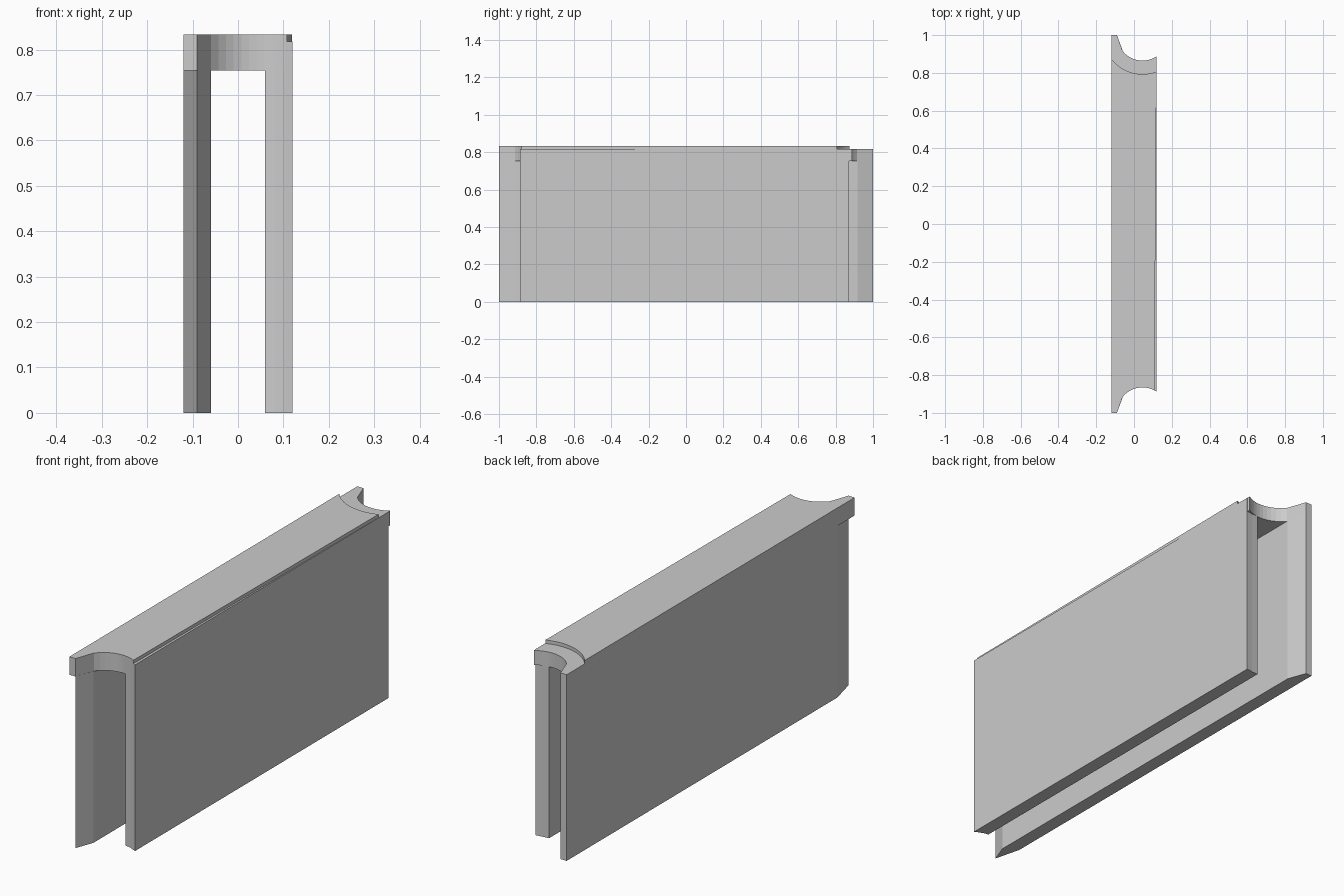
import bpy, bmesh, math

if "Cube" in bpy.data.objects:
    bpy.data.objects.remove(bpy.data.objects["Cube"])

CX, R = 0.045, 0.135      # centre and radius of the round end notches
TOP, UNDER, STEP = 0.833, 0.754, 0.818


def prism(name, outline, z0, z1):
    bm = bmesh.new()
    base = bm.faces.new([bm.verts.new((x, y, z0)) for x, y in outline])
    ext = bmesh.ops.extrude_face_region(bm, geom=[base])
    top = [v for v in ext["geom"] if isinstance(v, bmesh.types.BMVert)]
    bmesh.ops.translate(bm, verts=top, vec=(0, 0, z1 - z0))
    bmesh.ops.recalc_face_normals(bm, faces=bm.faces)
    mesh = bpy.data.meshes.new(name)
    bm.to_mesh(mesh)
    bm.free()
    ob = bpy.data.objects.new(name, mesh)
    bpy.context.collection.objects.link(ob)
    return ob


def notch_y(x):
    return 1 - math.sqrt(R * R - (x - CX) ** 2)


def notch(x0, x1, n, side):
    xs = [x0 + (x1 - x0) * i / n for i in range(n + 1)]
    return [(x, side * notch_y(x)) for x in xs]


# Top slab: concave ends, right edge slightly tapered towards the front
slab_outline = ([(-0.12, -1), (-0.09, -1)] + notch(-0.06, 0.108, 10, -1)
                + [(0.119, 0.80)] + notch(0.119, -0.06, 10, 1)
                + [(-0.09, 1), (-0.12, 1)])
slab = prism("top_slab", slab_outline, UNDER, TOP)

# Shallow round step sunk into the back end of the slab
r = 0.207
ring = [(CX + r * math.cos(2 * math.pi * i / 48), 1 + r * math.sin(2 * math.pi * i / 48))
        for i in range(48)]
cutter = prism("step_cutter", ring, STEP, TOP + 0.1)
cutter.hide_render = True
cutter.hide_set(True)
mod = slab.modifiers.new("step", 'BOOLEAN')
mod.operation = 'DIFFERENCE'
mod.solver = 'EXACT'
mod.object = cutter

# Left wall: pointed front end, bevelled back end
prism("left_wall", [(-0.12, -0.88), (-0.09, -1), (-0.06, -0.918),
                    (-0.06, 0.918), (-0.09, 1), (-0.12, 1)], 0, UNDER)

# Right wall: ends follow the notches
prism("right_wall", notch(0.06, 0.12, 3, -1)
      + [(0.12, 0.872), (0.09, 0.868), (0.06, 0.866)], 0, STEP)
